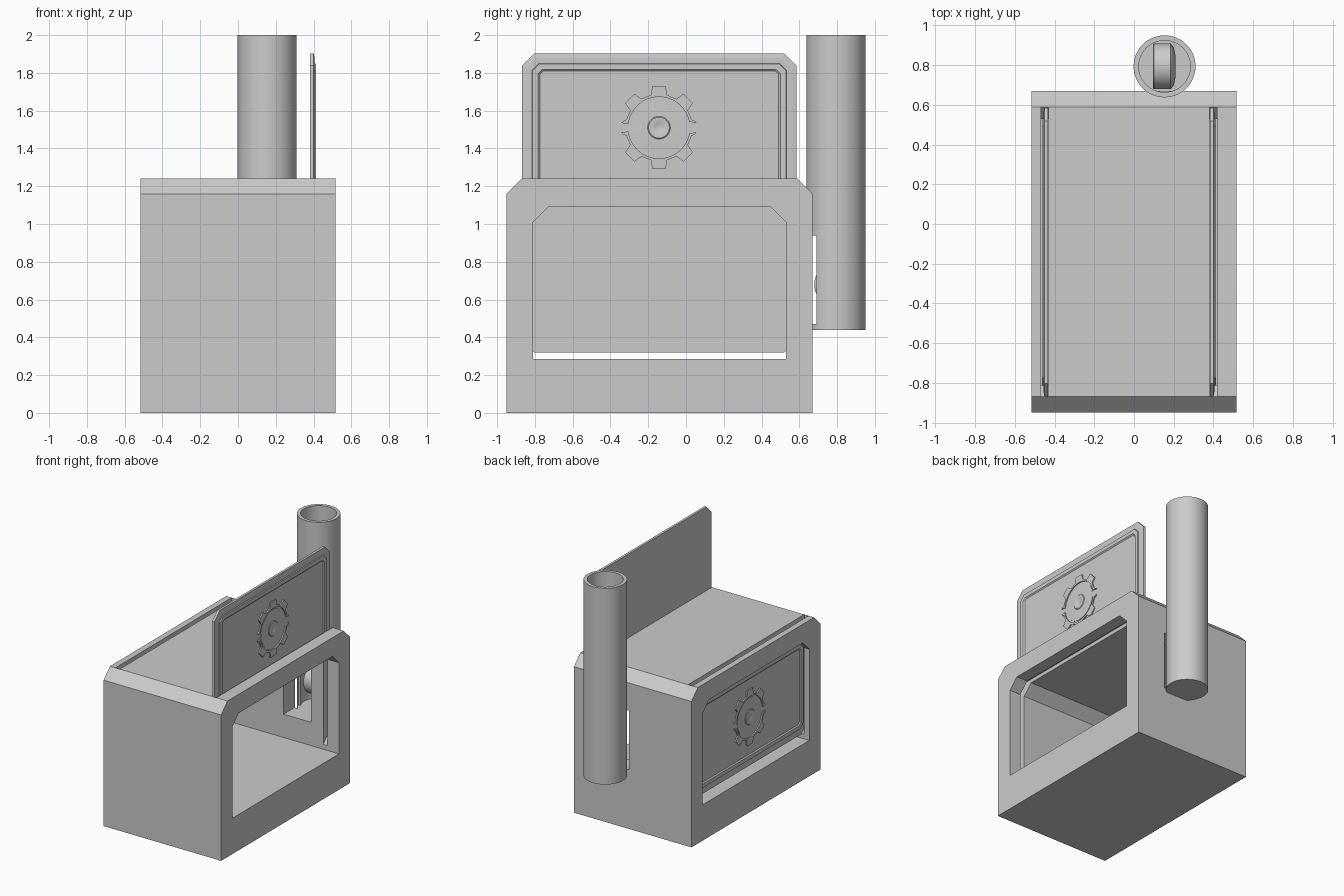
import bpy, math
from mathutils import Matrix

cube = bpy.data.objects.get("Cube")
if cube:
    bpy.data.objects.remove(cube, do_unlink=True)

GREY = (0.6, 0.6, 0.6, 1)
grey = bpy.data.materials.new("plain grey")
grey.use_nodes = True
grey.diffuse_color = GREY
grey.node_tree.nodes["Principled BSDF"].inputs["Base Color"].default_value = GREY


def make(name, verts, faces):
    mesh = bpy.data.meshes.new(name)
    mesh.from_pydata(verts, [], faces)
    obj = bpy.data.objects.new(name, mesh)
    bpy.context.collection.objects.link(obj)
    mesh.materials.append(grey)
    bpy.ops.object.select_all(action='DESELECT')
    obj.select_set(True)
    bpy.context.view_layer.objects.active = obj
    bpy.ops.object.mode_set(mode='EDIT')
    bpy.ops.mesh.select_all(action='SELECT')
    bpy.ops.mesh.normals_make_consistent(inside=False)
    bpy.ops.object.mode_set(mode='OBJECT')
    return obj


def loft(name, rings):
    """Skin matching rings of points and cap both ends."""
    n = len(rings[0])
    verts = [p for ring in rings for p in ring]
    faces = [list(range(n)), list(range(len(verts) - n, len(verts)))]
    for k in range(len(rings) - 1):
        for i in range(n):
            j = (i + 1) % n
            faces.append([k * n + i, k * n + j, k * n + n + j, k * n + n + i])
    return make(name, verts, faces)


def outline(y0, y1, z0, z1, bottom=0.0, top=0.0):
    """Rectangle in y and z with chamfered corners."""
    pts = []
    for y, z, sy, sz, c in ((y0, z0, 1, 1, bottom), (y1, z0, -1, 1, bottom),
                            (y1, z1, -1, -1, top), (y0, z1, 1, -1, top)):
        pair = [(y, z + sz * c), (y + sy * c, z)] if c else [(y, z)]
        pts += pair if sy == sz else pair[::-1]
    return pts


def slab(name, pts, x0, x1):
    return loft(name, [[(x, y, z) for y, z in pts] for x in (x0, x1)])


def cut(target, cutter):
    mod = target.modifiers.new("cut", 'BOOLEAN')
    mod.operation, mod.solver, mod.object = 'DIFFERENCE', 'EXACT', cutter
    bpy.ops.object.select_all(action='DESELECT')
    target.select_set(True)
    bpy.context.view_layer.objects.active = target
    bpy.ops.object.modifier_apply(modifier=mod.name)
    bpy.data.objects.remove(cutter, do_unlink=True)


def round_part(name, rings, center, axis='Z', n=64):
    """Turned part from (radius, height) rings."""
    turn = Matrix.Rotation(math.pi / 2, 4, 'Y') if axis == 'X' else Matrix()
    place = Matrix.Translation(center) @ turn
    circle = [(math.cos(2 * math.pi * i / n), math.sin(2 * math.pi * i / n)) for i in range(n)]
    return loft(name, [[tuple(place @ Matrix.Translation((r * c, r * s, h)).translation)
                        for c, s in circle] for r, h in rings])


def smooth(obj):
    bpy.ops.object.select_all(action='DESELECT')
    obj.select_set(True)
    bpy.context.view_layer.objects.active = obj
    bpy.ops.object.shade_smooth_by_angle(angle=math.radians(35))


# Housing with a chamfered roof, side-to-side opening and door slots
housing = slab("housing", outline(-0.95, 0.67, 0, 1.24, top=0.08), -0.517, 0.517)
cut(housing, slab("opening_cutter", outline(-0.81, 0.53, 0.285, 1.09, top=0.08), -0.7, 0.7))
for x0, x1 in ((0.38, 0.418), (-0.469, -0.431)):
    cut(housing, slab("slot_cutter", outline(-0.87, 0.588, 0.318, 1.4, bottom=0.065), x0, x1))


def port_cutter():
    return slab("port_cutter", outline(0.45, 0.72, 0.47, 0.94), 0.03, 0.27)


# Rear port and the upright tube behind it
cut(housing, port_cutter())
TUBE = (0.154, 0.794, 0)
tube = round_part("rear_tube", [(0.156, 0.44), (0.156, 2.0)], TUBE)
cut(tube, round_part("bore_cutter", [(0.13, 0.47), (0.13, 2.2)], TUBE))
cut(tube, port_cutter())
smooth(tube)

# Wheel inside the tube
wheel = round_part("tube_wheel", [(0.11, 0), (0.115, 0.005), (0.115, 0.09), (0.095, 0.105),
                                  (0.05, 0.115)], (0.095, 0.794, 0.68), 'X', 48)
smooth(wheel)


def gear_half(y, z, up):
    """Half of a toothed ring, split along the middle."""
    teeth = [(0.2, 7), (0.195, 10), (0.178, 14)]
    for a in (45, 90, 135):
        teeth += [(0.178, a - 14), (0.222, a - 9), (0.222, a + 9), (0.178, a + 14)]
    teeth += [(r, 180 - a) for r, a in reversed(teeth[:3])]
    teeth += [(0.163, a) for a in range(173, 6, -6)]
    return [(y + r * math.cos(math.radians(a)), z + up * r * math.sin(math.radians(a)))
            for r, a in teeth]


def door(name, back, side, bottom):
    """Sliding door whose decorated face points along side."""
    def x(d):
        return back + side * d

    def ring(inset, depth):
        c = 0.065 - inset * 0.5
        pts = outline(-0.868 + inset, 0.585 - inset, bottom + inset, bottom + 0.785 - inset, c, c)
        return [(x(depth), py, pz) for py, pz in pts]

    # Stepped rim around a sunken panel
    loft(name + "_panel", [ring(0, 0), ring(0, 0.019), ring(0.025, 0.023), ring(0.027, 0.023),
                           ring(0.052, 0.023), ring(0.055, 0.03), ring(0.085, 0.03),
                           ring(0.094, 0.022)])
    y, z = -0.143, bottom + 0.392
    for up, half in ((1, "upper"), (-1, "lower")):
        slab(name + "_gear_" + half, gear_half(y, z, up), x(0.02), x(0.031))
    # Dished centre with a small hub
    disc = round_part(name + "_gear_centre",
                      [(0.15, 0), (0.15, side * 0.004), (0.06, side * 0.006),
                       (0.055, side * 0.01), (0.025, side * 0.01), (0.02, side * 0.007)],
                      (x(0.021), y, z), 'X', 48)
    smooth(disc)


door("raised_left_door", 0.382, 1, 1.118)
door("closed_right_door", -0.433, -1, 0.32)
